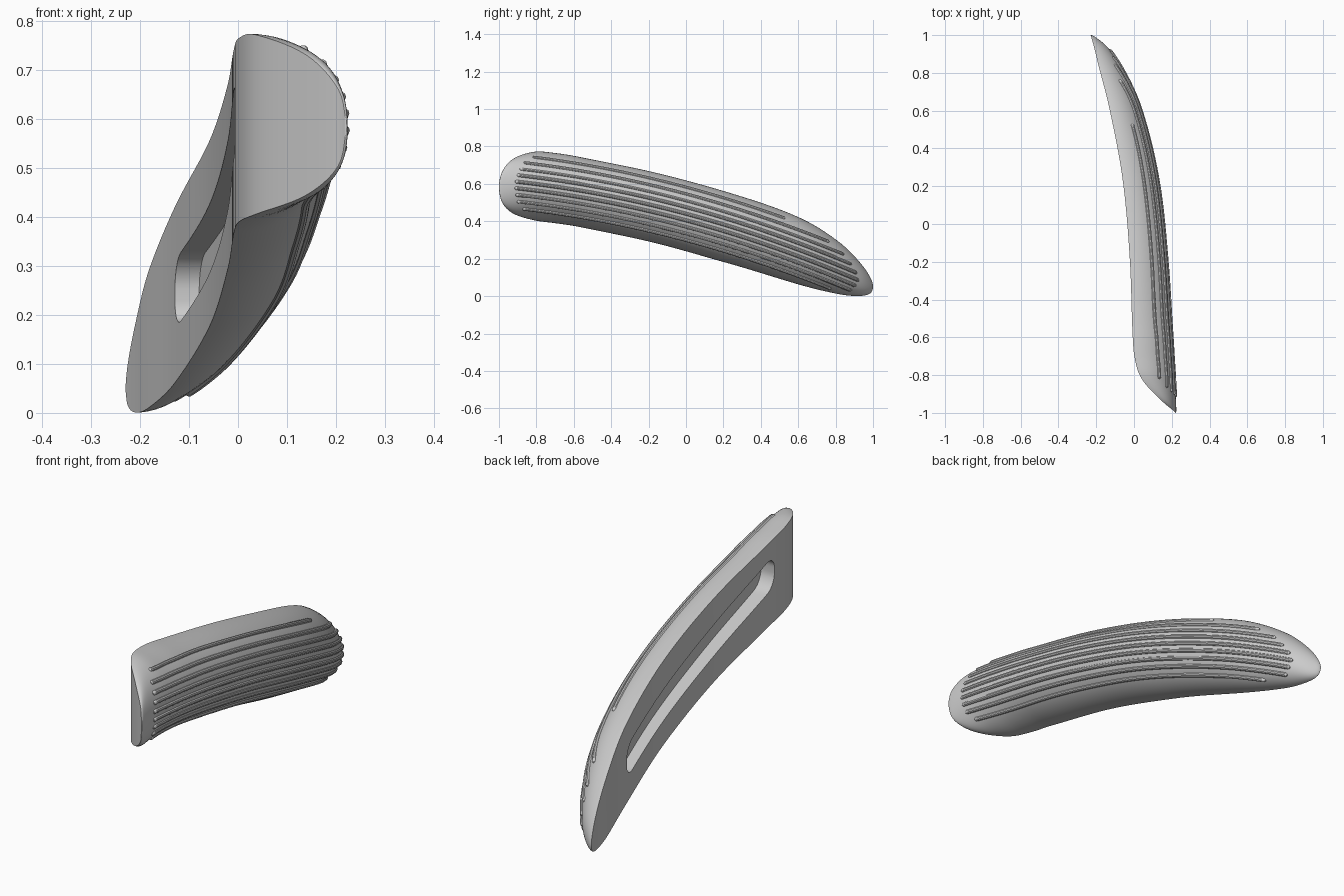
import bpy, bmesh, math
from mathutils import Vector

if "Cube" in bpy.data.objects:
    bpy.data.objects.remove(bpy.data.objects["Cube"])

grey = bpy.data.materials.new("light_grey")
grey.diffuse_color = (0.6, 0.6, 0.6, 1)
grey.use_nodes = True
grey.node_tree.nodes["Principled BSDF"].inputs["Base Color"].default_value = grey.diffuse_color

# Stations along y: top edge z, bottom edge z, inner wall x, outer crest x
Y  = [-1, -.985, -.93, -.81, -.70, -.57, -.19, .22, .61, .82, .93, .985, 1]
ZT = [.585, .66, .73, .772, .765, .744, .666, .556, .418, .288, .18, .10, .05]
ZB = [.585, .505, .445, .405, .39, .37, .29, .177, .06, .01, .001, .015, .05]
XI = [.222, .205, .14, .035, .002, -.008, -.022, -.058, -.13, -.183, -.21, -.225, -.23]
XO = [.222, .224, .222, .215, .208, .2, .175, .13, .035, -.06, -.135, -.198, -.23]
T = [math.acos(-y) for y in Y]


def curve(vals, y):
    """Smooth interpolation of a station table at y."""
    t = math.acos(max(-1, min(1, -y)))
    i = next((k for k in range(len(T) - 2) if t <= T[k + 1]), len(T) - 2)

    def slope(k):
        a, b = max(k - 1, 0), min(k + 1, len(T) - 1)
        return (vals[b] - vals[a]) / (T[b] - T[a])
    h = T[i + 1] - T[i]
    s = (t - T[i]) / h
    return ((2*s**3 - 3*s**2 + 1) * vals[i] + (s**3 - 2*s**2 + s) * h * slope(i)
            + (3*s**2 - 2*s**3) * vals[i + 1] + (s**3 - s**2) * h * slope(i + 1))


def outer_x(y, z):
    """Elliptical outer shell."""
    zt, zb, xi, xo = (curve(v, y) for v in (ZT, ZB, XI, XO))
    v = (z - (zt + zb) / 2) / max((zt - zb) / 2, 1e-6)
    return xi + (xo - xi) * math.sqrt(max(0, 1 - v * v))


def loft(name, rings):
    """Closed skin through rings of equal size."""
    bm = bmesh.new()
    rows = [[bm.verts.new(p) for p in r] for r in rings]
    n = len(rows[0])
    for a, b in zip(rows, rows[1:]):
        for j in range(n):
            bm.faces.new((a[j], a[(j + 1) % n], b[(j + 1) % n], b[j]))
    bm.faces.new(rows[0])
    bm.faces.new(rows[-1])
    bmesh.ops.remove_doubles(bm, verts=bm.verts, dist=1e-5)
    bmesh.ops.dissolve_degenerate(bm, edges=bm.edges, dist=1e-5)
    bmesh.ops.recalc_face_normals(bm, faces=bm.faces)
    me = bpy.data.meshes.new(name)
    bm.to_mesh(me)
    bm.free()
    me.materials.append(grey)
    ob = bpy.data.objects.new(name, me)
    bpy.context.collection.objects.link(ob)
    return ob


def smooth(ob):
    bpy.ops.object.select_all(action='DESELECT')
    bpy.context.view_layer.objects.active = ob
    ob.select_set(True)
    bpy.ops.object.shade_smooth_by_angle(angle=math.radians(32))


# Body: vertical inner wall plus half-ellipse outer shell
rings = []
N, M = 90, 36
for i in range(N + 1):
    t = min(max(math.pi * i / N, 0.004), math.pi - 0.004)
    y = -math.cos(t)
    zt, zb, xi, xo = (curve(v, y) for v in (ZT, ZB, XI, XO))
    c, h = (zt + zb) / 2, (zt - zb) / 2
    rings.append([(xi + (xo - xi) * math.sin(math.pi * j / M), y,
                   c + h * math.cos(math.pi * j / M)) for j in range(M + 1)])
body = loft("body", rings)

# Slot recessed into the inner wall
rings = []
mid, half, r, K = -0.008, 0.612, 0.055, 60
for i in range(K + 1):
    y = mid - half * math.cos(math.pi * i / K)
    over = max(0, abs(y - mid) - (half - r)) / r
    h = 0.012 + 0.058 * math.sqrt(max(0, 1 - over * over))
    c = 0.422 - 0.3 * y
    x = curve(XI, y)
    floor = x + 0.058 - 0.014 * y
    rings.append([(x - .1, y, c - h), (x - .1, y, c + h), (floor, y, c + h), (floor, y, c - h)])
cutter = loft("slot_cutter", rings)
cutter.hide_render = True
mod = body.modifiers.new("slot", 'BOOLEAN')
mod.operation = 'DIFFERENCE'
mod.solver = 'EXACT'
mod.object = cutter
bpy.context.view_layer.objects.active = body
bpy.ops.object.modifier_apply(modifier="slot")
bpy.data.objects.remove(cutter)
smooth(body)

# Raised ribs running along the outer shell
starts = [-.82, -.868, -.89, -.905, -.915, -.917, -.912, -.905, -.875]
ends = [.53, .765, .845, .885, .915, .925, .91, .885, .775]
R, S, Q = 0.01, 48, 10
for k, (y0, y1) in enumerate(zip(starts, ends)):
    def path(y):
        z = .581 - .268 * y - .087 * y * y - .0352 * k
        return Vector((outer_x(y, z) - .002, y, z))
    # cosine spacing gives rounded ends
    rings = []
    for i in range(S + 1):
        y = (y0 + y1) / 2 - (y1 - y0) / 2 * math.cos(math.pi * i / S)
        d = min(y - y0, y1 - y)
        rad = R * math.sqrt(max(0.01, 1 - max(0, 1 - d / R) ** 2))
        p = path(y)
        tan = (path(y + .004) - path(y - .004)).normalized()
        side = tan.cross(Vector((0, 0, 1))).normalized()
        up = side.cross(tan)
        rings.append([p + rad * (math.cos(a) * side + math.sin(a) * up)
                      for a in (2 * math.pi * j / Q for j in range(Q))])
    smooth(loft(f"rib_{k + 1}", rings))
